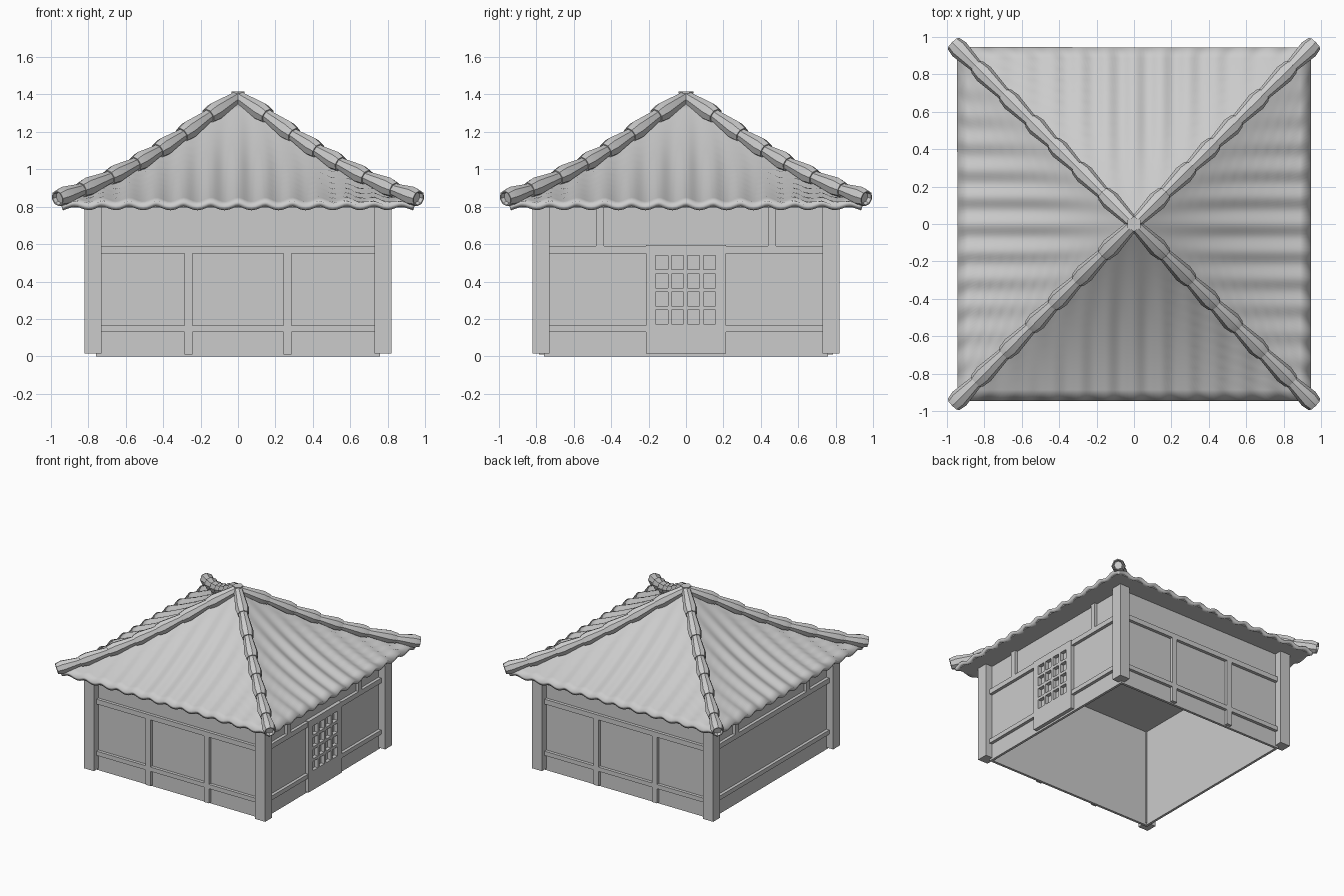
import bpy, bmesh, math
from mathutils import Vector, Matrix

old = bpy.data.objects.get("Cube")
if old:
    bpy.data.objects.remove(old)

GREY = (0.6, 0.6, 0.6, 1)
mat = bpy.data.materials.new("plain grey")
mat.use_nodes = True
mat.diffuse_color = GREY
mat.node_tree.nodes["Principled BSDF"].inputs["Base Color"].default_value = GREY


def finish(name, bm, smooth=None):
    bmesh.ops.recalc_face_normals(bm, faces=bm.faces)
    me = bpy.data.meshes.new(name)
    bm.to_mesh(me)
    bm.free()
    me.materials.append(mat)
    ob = bpy.data.objects.new(name, me)
    bpy.context.collection.objects.link(ob)
    if smooth:
        bpy.ops.object.select_all(action='DESELECT')
        ob.select_set(True)
        bpy.context.view_layer.objects.active = ob
        bpy.ops.object.shade_smooth_by_angle(angle=math.radians(smooth))
    return ob


def add_box(bm, x0, x1, y0, y1, z0, z1):
    m = Matrix.Translation(((x0 + x1) / 2, (y0 + y1) / 2, (z0 + z1) / 2))
    m = m @ Matrix.Diagonal((x1 - x0, y1 - y0, z1 - z0, 1))
    bmesh.ops.create_cube(bm, size=1, matrix=m)


def side_part(name, angle, boxes):
    """Boxes (x0, x1, z0, z1, inner, outer) on the front, turned to one side."""
    bm = bmesh.new()
    for x0, x1, z0, z1, inner, outer in boxes:
        add_box(bm, x0, x1, -outer, -inner, z0, z1)
    bm.transform(Matrix.Rotation(math.radians(angle), 4, 'Z'))
    return finish(name, bm)


WALL, RAIL, POST = 0.76, 0.785, 0.82
EDGE = 0.74
SIDES = {"front": 0, "right": 90, "back": 180, "left": 270}

# Walls with their rails and studs
for side, angle in SIDES.items():
    side_part(side + "_wall", angle, [(-WALL, WALL, 0, 0.8, EDGE, WALL)])
    gap = 0.2 if side == "right" else 0
    spans = [(-EDGE, -gap), (gap, EDGE)] if gap else [(-EDGE, EDGE)]
    rails = [(a, b, z0, z1, EDGE, RAIL) for a, b in spans
             for z0, z1 in ((0.13, 0.165), (0.55, 0.59))]
    side_part(side + "_rails", angle, rails)
    if side in ("front", "back"):
        studs = [(x - 0.022, x + 0.022, z0, z1, EDGE, RAIL)
                 for x in (-0.265, 0.265)
                 for z0, z1 in ((0.01, 0.13), (0.165, 0.55))]
    else:
        studs = [(x - 0.022, x + 0.022, 0.59, 0.8, EDGE, RAIL)
                 for x in (-0.46, 0.46)]
    side_part(side + "_studs", angle, studs)

# Corner posts
for sx in (-1, 1):
    for sy in (-1, 1):
        bm = bmesh.new()
        xs, ys = sorted((sx * 0.73, sx * POST)), sorted((sy * 0.73, sy * POST))
        add_box(bm, *xs, *ys, 0.015, 0.8)
        finish(f"{'left' if sx > 0 else 'right'}_{'back' if sy > 0 else 'front'}_post", bm)

# Lattice door: frame and bars leave four by four openings
W, H = 0.0325, 0.0375
cols = [-0.13 + 0.085 * i for i in range(4)]
rows = [0.21 + 0.097 * i for i in range(4)]
xe = [-0.215] + [c + s * W for c in cols for s in (-1, 1)] + [0.215]
ze = [0.015] + [r + s * H for r in rows for s in (-1, 1)] + [0.595]
bars = [(xe[i], xe[i + 1], ze[0], ze[-1], EDGE, 0.79) for i in range(0, 10, 2)]
bars += [(xe[i], xe[i + 1], ze[j], ze[j + 1], EDGE, 0.79)
         for i in range(1, 9, 2) for j in range(0, 10, 2)]
side_part("lattice_door", 90, bars)

# Ceiling and eave board
bm = bmesh.new()
add_box(bm, -0.93, 0.93, -0.93, 0.93, 0.795, 0.805)
finish("ceiling", bm)


# Corrugated roof, gently curved towards the eaves
def roof_z(d):
    return 1.38 - 0.85 * d + 0.27 * d * d


EAVE, ROWS, COLS, PITCH = 0.945, 16, 104, 0.145
bm = bmesh.new()
for k in range(4):
    turn = Matrix.Rotation(k * math.pi / 2, 4, 'Z')
    grid = []
    for r in range(ROWS + 1):
        d = 0.01 + (EAVE - 0.01) * r / ROWS
        line = []
        for c in range(COLS + 1):
            x = d * (2 * c / COLS - 1)
            wave = 0.011 * min(1, d / 0.5) * math.cos(2 * math.pi * x / PITCH)
            line.append(bm.verts.new(turn @ Vector((x, -d, roof_z(d) + wave))))
        grid.append(line)
    for a, b in zip(grid, grid[1:]):
        for c in range(COLS):
            bm.faces.new((a[c], b[c], b[c + 1], a[c + 1]))
bmesh.ops.remove_doubles(bm, verts=bm.verts, dist=0.0005)
roof = finish("roof", bm, 40)
mod = roof.modifiers.new("thickness", 'SOLIDIFY')
mod.thickness = 0.028
mod.offset = -1


# Hip ridge tiles: tapered tubes lapping over each other
def add_tile(bm, low, high):
    axis = high - low
    rot = axis.to_track_quat('Z', 'Y').to_matrix()
    rings = []
    for t, rad in ((0.12, 0.03), (0, 0.036), (0, 0.043), (0.25, 0.052),
                   (0.85, 0.038), (1.08, 0.034)):
        rings.append([bm.verts.new(low + axis * t + rot @ Vector(
            (rad * math.cos(a), rad * math.sin(a), 0)))
            for a in (math.pi * i / 4 for i in range(8))])
    for a, b in zip(rings, rings[1:]):
        for i in range(8):
            j = (i + 1) % 8
            bm.faces.new((a[i], a[j], b[j], b[i]))
    bm.faces.new(rings[0])
    bm.faces.new(rings[-1])


joints = [0.965, 0.84, 0.69, 0.55, 0.43, 0.30, 0.16, 0.02]
for sx in (-1, 1):
    for sy in (-1, 1):
        bm = bmesh.new()
        pts = [Vector((sx * d, sy * d, roof_z(d) + 0.033 - 0.02 * (d < 0.1)))
               for d in joints]
        for low, high in zip(pts, pts[1:]):
            add_tile(bm, low, high)
        finish(f"{'left' if sx > 0 else 'right'}_{'back' if sy > 0 else 'front'}_ridge_tiles", bm, 35)

# Roof cap
bm = bmesh.new()
bmesh.ops.create_cone(bm, cap_ends=True, segments=6, radius1=0.03, radius2=0.04,
                      depth=0.07, matrix=Matrix.Translation((0, 0, 1.38)))
finish("roof_cap", bm)
